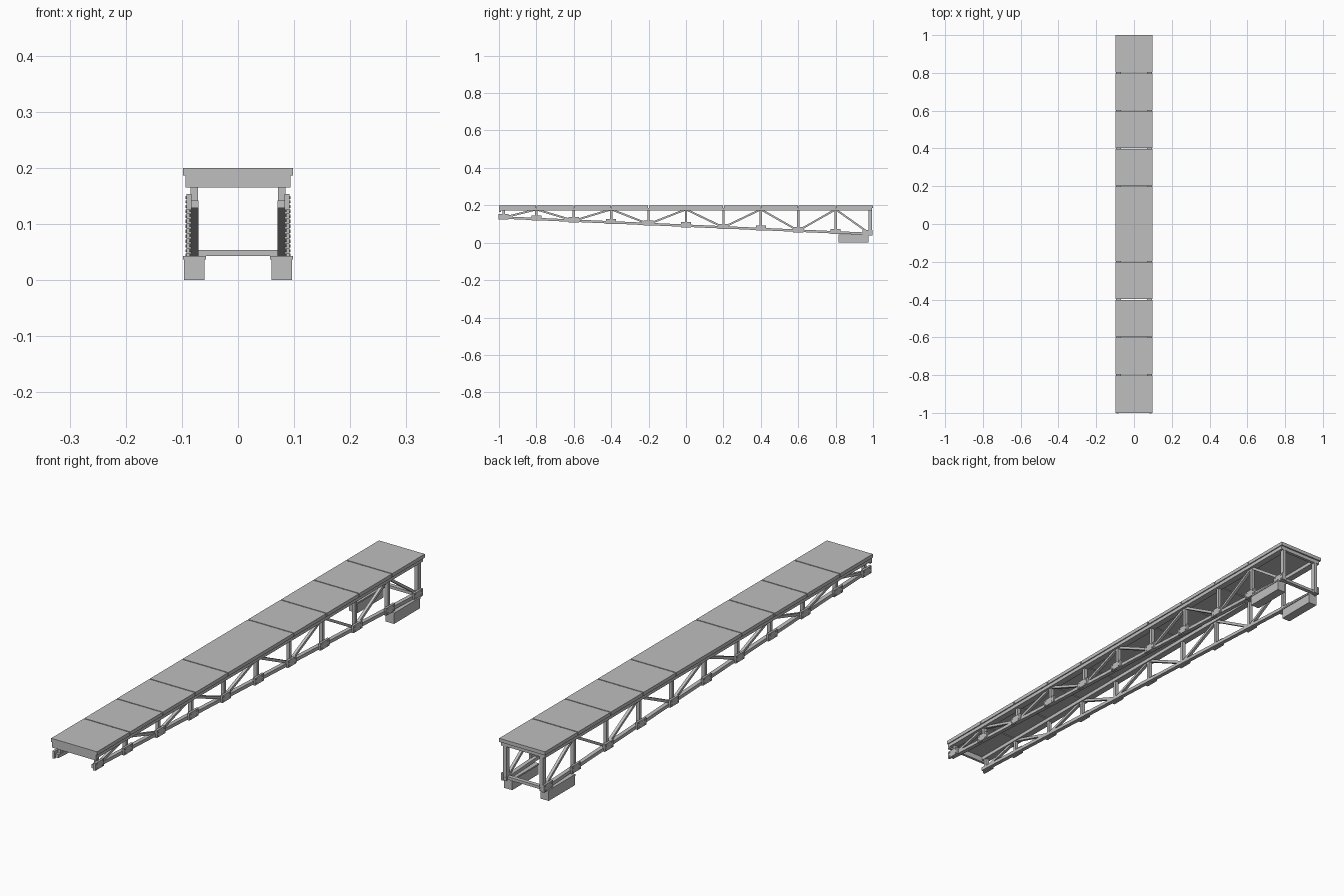
import bpy, bmesh, math
from mathutils import Matrix, Vector

if "Cube" in bpy.data.objects:
    bpy.data.objects.remove(bpy.data.objects["Cube"])

steel = bpy.data.materials.new("grey_steel")
steel.diffuse_color = (0.52, 0.52, 0.52, 1)
steel.use_nodes = True
steel.node_tree.nodes["Principled BSDF"].inputs["Base Color"].default_value = steel.diffuse_color


def finish(name, bm):
    mesh = bpy.data.meshes.new(name)
    bm.to_mesh(mesh)
    bm.free()
    mesh.materials.append(steel)
    obj = bpy.data.objects.new(name, mesh)
    bpy.context.collection.objects.link(obj)
    return obj


def add_box(bm, lo, hi):
    lo, hi = Vector(lo), Vector(hi)
    m = Matrix.Translation((lo + hi) / 2) @ Matrix.Diagonal((*(hi - lo), 1))
    bmesh.ops.create_cube(bm, size=1, matrix=m)


def add_bar(bm, x0, x1, a, b, depth):
    """Rectangular bar between two (y, z) points, spanning x0..x1."""
    d = Vector(b) - Vector(a)
    mid = (Vector(a) + Vector(b)) / 2
    m = (Matrix.Translation(((x0 + x1) / 2, mid.x, mid.y))
         @ Matrix.Rotation(math.atan2(d.y, d.x), 4, 'X')
         @ Matrix.Diagonal((x1 - x0, d.length, depth, 1)))
    bmesh.ops.create_cube(bm, size=1, matrix=m)


def box(name, lo, hi):
    bm = bmesh.new()
    add_box(bm, lo, hi)
    return finish(name, bm)


def mirrored(name, bm):
    mod = finish(name, bm).modifiers.new("both_sides", 'MIRROR')
    mod.use_axis[0] = True


def low(y):
    """Height of the sloping lower chord."""
    return 0.091 - 0.0445 * y


TOP = 0.178
nodes = [-0.975] + [round(-0.8 + 0.2 * i, 2) for i in range(9)] + [0.985]

# Deck slabs with narrow joints; the middle pair butts together
bm = bmesh.new()
for i in range(10):
    y0, y1 = -1 + 0.2 * i, -0.8 + 0.2 * i
    a = y0 if i in (0, 5) else y0 + 0.002
    b = y1 if i in (4, 9) else y1 - 0.002
    add_box(bm, (-0.098, a, 0.186), (0.098, b, 0.2))
finish("deck_slabs", bm)

# Cross beams at the ends
box("front_fascia", (-0.094, -1, 0.165), (0.094, -0.99, 0.186))
box("back_upper_beam", (-0.072, 0.982, 0.172), (0.072, 0.994, 0.186))
box("back_lower_beam", (-0.072, 0.972, 0.043), (0.072, 0.988, 0.054))

# Upper chords under the deck edges
bm = bmesh.new()
add_box(bm, (0.068, -0.99, 0.172), (0.094, 0.995, 0.186))
mirrored("upper_chords", bm)

# Sloping lower chords
bm = bmesh.new()
add_bar(bm, 0.07, 0.086, (-0.995, low(-0.995)), (0.995, low(0.995)), 0.013)
mirrored("lower_chords", bm)

# Vertical posts
bm = bmesh.new()
for y in nodes:
    w = 0.009 if y > 0.9 else 0.006
    add_box(bm, (0.071, y - w, low(y)), (0.085, y + w, TOP))
mirrored("posts", bm)

# Zigzag diagonals
bm = bmesh.new()
for i in range(10):
    ends = [(nodes[j], TOP if j % 2 else low(nodes[j])) for j in (i, i + 1)]
    add_bar(bm, 0.073, 0.084, *ends, 0.01)
mirrored("diagonals", bm)

# Gusset plates and their bolts
plates, bolts = bmesh.new(), bmesh.new()
for y in nodes:
    yc = min(y, 0.97)
    z = low(yc) + 0.005
    add_box(plates, (0.083, yc - 0.027, z - 0.014), (0.092, yc + 0.027, z + 0.014))
    for dy in (-0.018, 0.018):
        for dz in (-0.008, 0.008):
            m = (Matrix.Translation((0.0928, yc + dy, z + dz))
                 @ Matrix.Rotation(math.pi / 2, 4, 'Y'))
            bmesh.ops.create_cone(bolts, cap_ends=True, segments=6, radius1=0.003,
                                  radius2=0.003, depth=0.0024, matrix=m)
mirrored("gusset_plates", plates)
mirrored("gusset_bolts", bolts)

# Footing blocks with bearing plates
bm = bmesh.new()
add_box(bm, (0.06, 0.815, 0), (0.096, 0.975, 0.037))
mirrored("footings", bm)
bm = bmesh.new()
add_box(bm, (0.057, 0.815, 0.037), (0.098, 0.975, 0.043))
mirrored("bearing_plates", bm)
